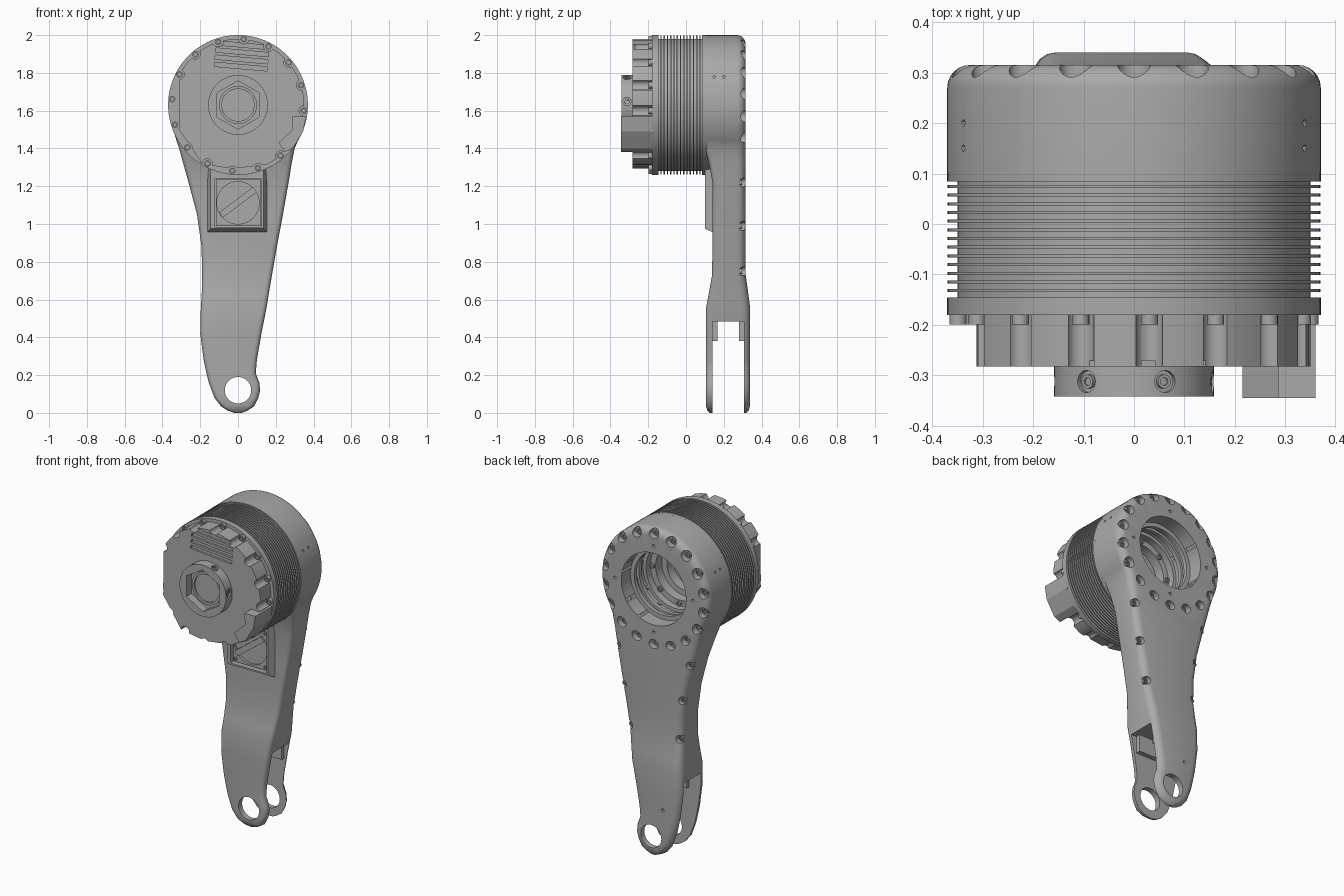
import bpy, bmesh, math
from math import sin, cos, pi, radians
from mathutils import Vector, Matrix

if "Cube" in bpy.data.objects:
    bpy.data.objects.remove(bpy.data.objects["Cube"])

metal = bpy.data.materials.new("grey metal")
metal.use_nodes = True
GREY = (0.4, 0.4, 0.4, 1)
metal.diffuse_color = GREY
metal.node_tree.nodes["Principled BSDF"].inputs["Base Color"].default_value = GREY

CZ = 1.63                      # height of the joint axis
BACK, FRONT = Vector((0, 1, 0)), Vector((0, -1, 0))


def finish(name, bm):
    bmesh.ops.remove_doubles(bm, verts=bm.verts, dist=1e-5)
    bmesh.ops.recalc_face_normals(bm, faces=bm.faces)
    mesh = bpy.data.meshes.new(name)
    bm.to_mesh(mesh)
    bm.free()
    mesh.materials.append(metal)
    ob = bpy.data.objects.new(name, mesh)
    bpy.context.collection.objects.link(ob)
    return ob


def smooth(ob, angle=32):
    bpy.ops.object.select_all(action='DESELECT')
    ob.select_set(True)
    bpy.context.view_layer.objects.active = ob
    bpy.ops.object.shade_smooth_by_angle(angle=radians(angle))


def at(p, direction=BACK):
    """Placement whose local z axis points along direction."""
    return Matrix.Translation(p) @ Vector(direction).to_track_quat('Z', 'Y').to_matrix().to_4x4()


AXIS = at((0, 0, CZ))


def polar(r, a, y):
    return Vector((r * cos(a), y, CZ + r * sin(a)))


def lathe(name, profile, places, segs=96, stretch=1):
    """Turn (radius, height) points about each placement's z axis."""
    bm = bmesh.new()
    for m in places:
        rings = [[bm.verts.new(m @ Vector((r * cos(2 * pi * i / segs) * stretch, r * sin(2 * pi * i / segs), h)))
                  for i in range(segs)] for r, h in profile]
        for a, b in zip(rings, rings[1:]):
            for i in range(segs):
                j = (i + 1) % segs
                bm.faces.new((a[i], a[j], b[j], b[i]))
    return finish(name, bm)


def rod(name, r, h0, h1, places, segs=24, stretch=1):
    return lathe(name, [(0, h0), (r, h0), (r, h1), (0, h1)], places, segs, stretch)


def screws(name, r, h, places):
    smooth(lathe(name, [(0, 0), (r, 0), (r, h), (r * .55, h), (r * .55, h * .4), (0, h * .4)], places, 16))


def prism(name, pts, y0, y1, grow=1, mid=(0, 0)):
    """Extrude an x-z outline along y, scaling the far end by grow about mid."""
    bm = bmesh.new()
    a = [bm.verts.new((x, y0, z)) for x, z in pts]
    b = [bm.verts.new((mid[0] + (x - mid[0]) * grow, y1, mid[1] + (z - mid[1]) * grow)) for x, z in pts]
    bm.faces.new(a)
    bm.faces.new(b)
    for i in range(len(a)):
        j = (i + 1) % len(a)
        bm.faces.new((a[i], a[j], b[j], b[i]))
    return finish(name, bm)


def rect(x0, x1, z0, z1):
    return [(x0, z0), (x1, z0), (x1, z1), (x0, z1)]


def combine(ob, tool, op='DIFFERENCE'):
    mod = ob.modifiers.new("combine", 'BOOLEAN')
    mod.operation, mod.object, mod.solver = op, tool, 'EXACT'
    bpy.ops.object.select_all(action='DESELECT')
    ob.select_set(True)
    bpy.context.view_layer.objects.active = ob
    bpy.ops.object.modifier_apply(modifier=mod.name)
    bpy.data.objects.remove(tool)


# Arm: rounded sections (z, left x, right x, front y, back y)
sections = [
    (0, -.02, .02, .125, .32), (.012, -.055, .05, .113, .332), (.035, -.09, .085, .106, .338),
    (.08, -.125, .108, .105, .34), (.12, -.14, .117, .105, .34), (.16, -.155, .113, .105, .34),
    (.21, -.167, .094, .105, .34), (.28, -.182, .1, .105, .34), (.42, -.2, .124, .105, .34),
    (.55, -.197, .15, .105, .34), (.63, -.192, .163, .12, .33), (.73, -.19, .18, .138, .316),
    (.88, -.193, .206, .14, .315), (1.05, -.217, .238, .14, .315), (1.22, -.262, .268, .14, .315),
    (1.32, -.29, .284, .122, .315), (1.4, -.312, .3, .102, .315), (1.48, -.338, .334, .101, .315),
    (1.55, -.358, .358, .101, .315)]
bm = bmesh.new()
rings = []
for z, xl, xr, yf, yb in sections:
    ring = []
    for cx, cy, a0, r in ((xr, yb, 0, .045), (xl, yb, 90, .045), (xl, yf, 180, .025), (xr, yf, 270, .025)):
        r = min(r, (xr - xl) * .4)
        ox = cx - r if cx == xr else cx + r
        oy = cy - r if cy == yb else cy + r
        ring += [bm.verts.new((ox + r * cos(radians(a0 + s)), oy + r * sin(radians(a0 + s)), z))
                 for s in (0, 22.5, 45, 67.5, 90)]
    rings.append(ring)
for a, b in zip(rings, rings[1:]):
    for i in range(len(a)):
        j = (i + 1) % len(a)
        bm.faces.new((a[i], a[j], b[j], b[i]))
bm.faces.new(rings[0])
bm.faces.new(rings[-1])
arm = finish("arm", bm)

# Round head of the arm
rim = [(.325 + .045 * cos(radians(t)), .27 + .045 * sin(radians(t))) for t in range(0, 91, 15)]
combine(arm, lathe("head", [(0, .1), (.37, .1)] + rim + [(0, .315)], [AXIS]), 'UNION')

# Raised fan surround with a square recess
mid = (-.01, 1.12)
combine(arm, prism("surround", rect(-.145, .135, .975, 1.36), .1, .17, 1.22, mid), 'UNION')
combine(arm, prism("recess", rect(-.122, .125, .985, 1.24), .05, .14))

# Bore, fork slot and pivot hole
combine(arm, rod("bore", .22, .05, .5, [AXIS], 72))
combine(arm, prism("slot", rect(-.5, .5, -.1, .485), .14, .306))
combine(arm, rod("pivot", .07, 0, .5, [at((0, 0, .12))], 40))

# Bolt pockets round the rim and down both edges
rim_angles = [radians(90 + 20 * i) for i in range(18)]
pockets = [at(polar(.338, a, 0)) @ Matrix.Rotation(-a + pi / 2, 4, 'Z') for a in rim_angles]
pockets = [Matrix.Translation(polar(.338, a, 0)) @ Matrix.Rotation(pi / 2 - a, 4, 'Y') @ at((0, 0, 0))
           for a in rim_angles]
edge_spots = [(.248, 1.22), (.212, .99), (.166, .75), (-.245, 1.22), (-.192, .99), (-.175, .75)]
combine(arm, rod("rim_pockets", .027, .277, .4, pockets, 20, 1.2))
combine(arm, rod("edge_pockets", .024, .285, .4, [at((x, 0, z)) for x, z in edge_spots], 20))
screws("rim_bolts", .016, .014, [at(polar(.335, a, .276)) for a in rim_angles])
screws("edge_bolts", .014, .012, [at((x, .284, z)) for x, z in edge_spots])

# Small holes in the back face and the sides
combine(arm, rod("back_holes", .009, .29, .4,
                 [at(polar(.265, radians(a), 0)) for a in (0, 90, 180, 270)] + [at((-.08, 0, .3))], 12))
combine(arm, rod("side_holes", .007, -.06, .06, [at((s * .34, y, 1.78), (s, 0, 0))
                                              for s in (-1, 1) for y in (.15, .2)], 10))
smooth(arm)

# Stops inside the fork
for n, y0, y1 in (("front", .139, .168), ("rear", .28, .307)):
    prism(n + "_fork_stop", rect(-.12, .1, .38, .49), y0, y1)

# Fan plate with round opening, blade bar and corner screws
fan = prism("fan_plate", rect(-.117, .12, .99, 1.235), .122, .145)
combine(fan, rod("fan_hole", .112, .05, .136, [at((0, 0, 1.112))], 48))
smooth(fan)
d, n = Vector((.8, .6)), Vector((-.6, .8))
bar = [Vector((0, 1.115)) + d * u * .112 + n * v * .017 for u, v in ((-1, -1), (1, -1), (1, 1), (-1, 1))]
prism("fan_bar", bar, .112, .14)
screws("fan_screws", .01, .008, [at((x, .123, z), FRONT) for x in (-.1, .102) for z in (1.01, 1.217)])

# Finned motor body, hollow from the back
fins = []
for i in range(13):
    y = -.132 + i * .0172
    fins += [(.35, y - .003), (.369, y - .003), (.369, y + .003), (.35, y + .003)]
body = [(0, -.18), (.37, -.18), (.37, -.146), (.35, -.146)] + fins + [
    (.35, .084), (.37, .084), (.37, .103), (.2, .103), (.2, .06), (.165, .06), (.165, .0),
    (.13, .0), (.13, -.06), (0, -.06)]
smooth(lathe("finned_motor", body, [AXIS], 128))
for i, (r, y) in enumerate(((.195, .2), (.205, .14))):
    smooth(lathe("bore_ring_%d" % i, [(r, y), (.222, y), (.222, y + .025), (r, y + .025), (r, y)], [AXIS], 72))
screws("bore_screws", .016, .012, [at(polar(.183, radians(45 * i), .06)) for i in range(8)])

# Front cover: trimmed disc with screw scallops and vents
outline = [(.35 * cos(radians(t)), CZ + .35 * sin(radians(t))) for t in range(-64, 153, 6)]
outline = [(max(x, -.312), z) for x, z in outline] + [(-.312, 1.5), (-.19, 1.318), (-.03, 1.292)]
cover = prism("front_cover", outline, -.282, -.178)
cover_angles = [radians(85 - 22.5 * i) for i in range(16)]
combine(cover, rod("scallops", .027, -.4, -.15, [at(polar(.352, a, 0)) for a in cover_angles], 20))
tilt = Matrix.Translation((.02, 0, 1.89)) @ Matrix.Rotation(radians(5), 4, 'Y')
vents = prism("vents", rect(-.14, .14, -.011, .011), -.3, -.27)
vents.data.transform(tilt @ Matrix.Translation((0, 0, .057)))
for k in (.019, -.019, -.057):
    slot = prism("vent", rect(-.14, .14, -.011, .011), -.3, -.27)
    slot.data.transform(tilt @ Matrix.Translation((0, 0, k)))
    combine(cover, slot)
combine(cover, vents)
smooth(cover)
screws("cover_screws", .017, .02, [at(polar(.35, a, -.179), FRONT) for a in cover_angles])

# Connector block at the lower right of the cover
block = [(.36, 1.57), (.285, 1.57), (.29, 1.5), (.215, 1.43), (.25, 1.38), (.29, 1.4), (.345, 1.49)]
prism("connector_block", block, -.345, -.17)

# Hub with hexagonal socket and radial set screws
hub = rod("hub", .158, -.342, -.27, [AXIS], 72)
hexagon = [(.128 * sin(i * pi / 3), CZ + .128 * cos(i * pi / 3)) for i in range(6)]
combine(hub, prism("socket", hexagon, -.4, -.295))
radials = [radians(7 + 60 * i) for i in range(6)]
combine(hub, rod("set_holes", .022, -.012, .05,
                 [at(polar(.158, a, -.312), (cos(a), 0, sin(a))) for a in radials], 20))
smooth(hub)
screws("set_screws", .014, .008, [at(polar(.146, a, -.312), (cos(a), 0, sin(a))) for a in radials])
smooth(lathe("socket_ring", [(.085, -.294), (.085, -.305), (.1, -.305), (.1, -.294)], [AXIS], 48))
